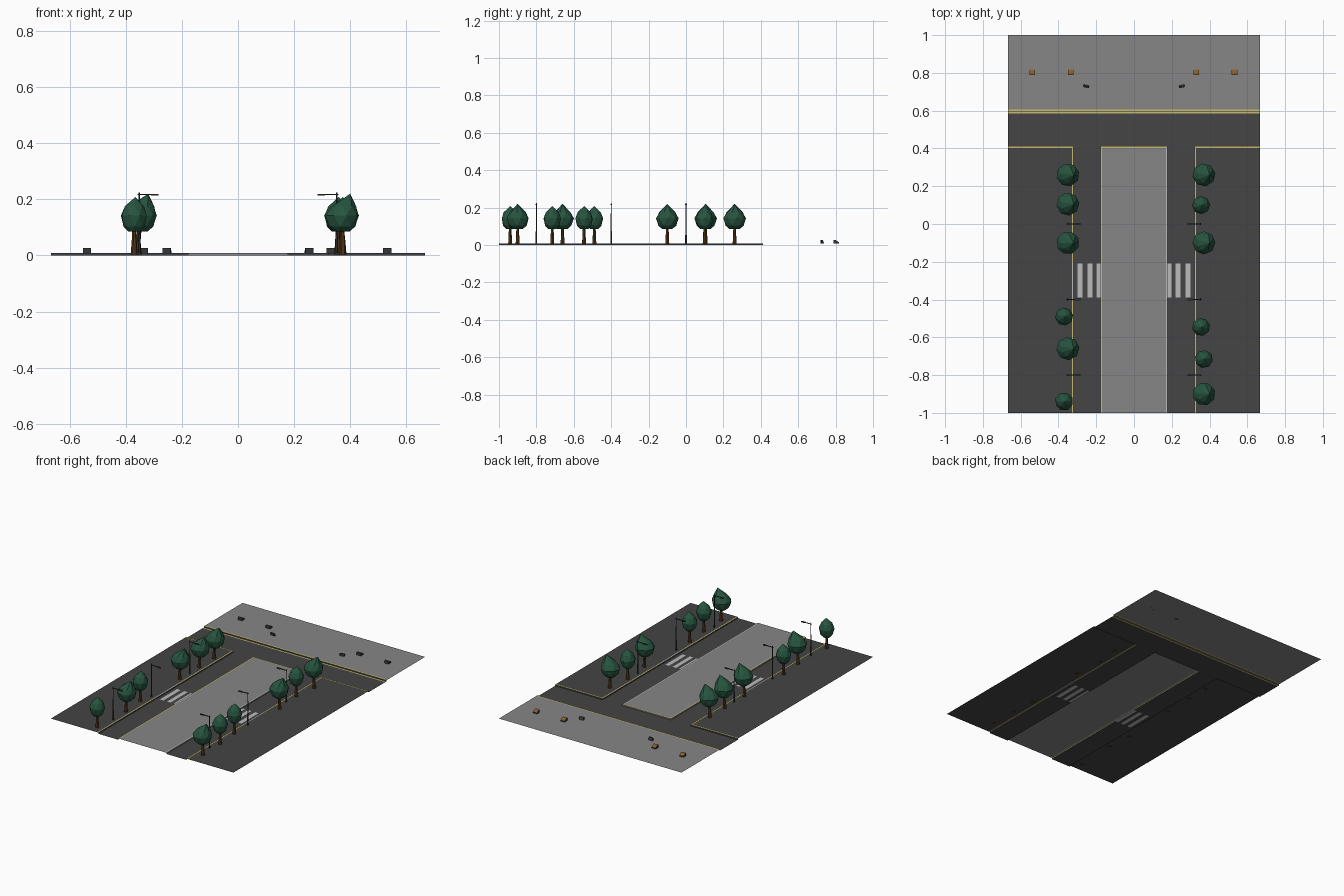
import bpy, bmesh, math, random
from mathutils import Vector

if "Cube" in bpy.data.objects:
    bpy.data.objects.remove(bpy.data.objects["Cube"])

random.seed(4)


def mat(name, r, g, b):
    m = bpy.data.materials.new(name)
    m.diffuse_color = (r, g, b, 1)
    m.use_nodes = True
    m.node_tree.nodes["Principled BSDF"].inputs["Base Color"].default_value = m.diffuse_color
    return m


ASPHALT = mat("dark asphalt", 0.058, 0.058, 0.058)
PAVING = mat("light paving", 0.24, 0.24, 0.24)
YELLOW = mat("kerb yellow", 0.58, 0.50, 0.16)
WHITE = mat("road white", 0.50, 0.50, 0.50)
LEAF = mat("leaf green", 0.020, 0.090, 0.050)
BARK = mat("bark brown", 0.080, 0.034, 0.010)
METAL = mat("lamp metal", 0.035, 0.037, 0.040)
WOOD = mat("seat wood", 0.24, 0.11, 0.028)
KERB = 0.008          # kerb height
W, LANE_OUT, LANE_IN, END, PLAZA = 0.667, 0.32, 0.178, 0.412, 0.596


def obj_from_bm(name, bm, mats):
    me = bpy.data.meshes.new(name)
    bm.to_mesh(me)
    bm.free()
    for m in mats:
        me.materials.append(m)
    ob = bpy.data.objects.new(name, me)
    bpy.context.collection.objects.link(ob)
    return ob


def sheet(name, m, z, rects, kerbs=()):
    """Flat rectangles (x0, x1, y0, y1) at z, and kerb walls (x0, y0, x1, y1) down to 0."""
    bm = bmesh.new()
    for x0, x1, y0, y1 in rects:
        bm.faces.new([bm.verts.new((x, y, z)) for x, y in ((x0, y0), (x1, y0), (x1, y1), (x0, y1))])
    for x0, y0, x1, y1 in kerbs:
        bm.faces.new([bm.verts.new(p) for p in ((x0, y0, 0), (x1, y1, 0), (x1, y1, z), (x0, y0, z))])
    return obj_from_bm(name, bm, [m])


def span(s, a, b):
    return (min(s * a, s * b), max(s * a, s * b))


def loft(bm, rings, sides, tip=None, index=0):
    """Stack rings of (centre, radius, twist) into a faceted solid."""
    loops = []
    for c, r, tw in rings:
        loops.append([bm.verts.new(Vector(c) + Vector((r * math.cos(tw + k * math.tau / sides),
                      r * math.sin(tw + k * math.tau / sides), 0))) for k in range(sides)])
    faces = [bm.faces.new(loops[0][::-1])]
    for a, b in zip(loops, loops[1:]):
        for k in range(sides):
            n = (k + 1) % sides
            faces += [bm.faces.new((a[k], a[n], b[k])), bm.faces.new((a[n], b[n], b[k]))]
    if tip:
        t = bm.verts.new(tip)
        faces += [bm.faces.new((loops[-1][k], loops[-1][(k + 1) % sides], t)) for k in range(sides)]
    else:
        faces.append(bm.faces.new(loops[-1]))
    for f in faces:
        f.material_index = index


# Roads: two lanes joined by a cross street, with crossing stripes cut in
E = 0.009             # width of painted kerb edge
C0, C1 = -0.39, -0.21
road, stripes = [(-W, W, END, PLAZA - 0.012)], []
for s in (-1, 1):
    road += [span(s, LANE_IN, LANE_OUT) + (-1, C0), span(s, LANE_IN, LANE_OUT) + (C1, END)]
    cuts = [0.178, 0.198, 0.220, 0.246, 0.272, 0.298, 0.32]
    for k in range(6):
        (stripes if k in (0, 2, 4) else road).append(span(s, cuts[k], cuts[k + 1]) + (C0, C1))
sheet("road", ASPHALT, 0, road)
sheet("crossing_stripes", WHITE, 0, stripes)
sheet("road_edge_line", YELLOW, 0, [(-W, W, PLAZA - 0.012, PLAZA)])

# Sidewalks with painted edges
walk, kerbs, paint, dropped = [], [], [], []
for s in (-1, 1):
    walk.append(span(s, LANE_OUT + E, W) + (-1, END - E))
    kerbs += [(s * LANE_OUT, -1, s * LANE_OUT, END), (s * LANE_OUT, END, s * W, END)]
    for y0, y1 in ((-1, -0.4), (-0.2, END)):
        paint.append(span(s, LANE_OUT, LANE_OUT + E) + (y0, y1))
    dropped.append(span(s, LANE_OUT, LANE_OUT + E) + (-0.4, -0.2))
    paint.append(span(s, LANE_OUT + E, W) + (END - E, END))
sheet("sidewalk", ASPHALT, KERB, walk, kerbs)

# Median and back plaza
I = LANE_IN
sheet("median", PAVING, KERB, [(-I + E, I - E, -1, END - E)],
      [(-I, -1, -I, END), (I, -1, I, END), (-I, END, I, END)])
paint += [(-I, -I + E, -1, C0), (-I, -I + E, C1, END), (-I + E, I - E, END - E, END),
          (-W, W, PLAZA, PLAZA + 0.011)]
sheet("plaza", PAVING, KERB, [(-W, W, PLAZA + 0.011, 1)])
sheet("plaza_kerb", ASPHALT, KERB, [], [(-W, PLAZA, W, PLAZA)])
sheet("kerb_paint", YELLOW, KERB, paint)
sheet("kerb_white", WHITE, KERB, dropped + [(I - E, I, -1, END), (-I, -I + E, C0, C1)])


# Trees: tapered trunk and faceted crown
def tree(x, y, big):
    bm = bmesh.new()
    tx = x + (0.0 if not big else -0.006 if x < 0 else 0.004)
    loft(bm, [((tx, y, 0.004), 0.0125, 0), ((tx, y, 0.05), 0.009, 0.2), ((x, y, 0.10), 0.007, 0.2)], 6)
    r = 0.061 if big else 0.048
    lean = 0.03 if big else 0.004
    t = random.random()
    rings = [((x, y, 0.085), r * 0.45, t), ((x, y, 0.103), r * 0.80, t + 0.4),
             ((x, y, 0.142), r, t + 0.8), ((x + lean * 0.25, y, 0.175), r * 0.72, t + 1.2)]
    loft(bm, rings, 8, (x + lean, y, 0.220 if big else 0.208), 1)
    obj_from_bm("tree", bm, [BARK, LEAF])


for x, y, big in ((-0.35, 0.26, 1), (-0.35, 0.105, 1), (-0.35, -0.10, 1), (-0.37, -0.49, 0),
                  (-0.35, -0.66, 1), (-0.37, -0.94, 0), (0.37, 0.26, 1), (0.355, 0.10, 0),
                  (0.37, -0.10, 1), (0.355, -0.545, 0), (0.37, -0.715, 0), (0.37, -0.90, 1)):
    tree(x, y, big)


# Street lamps: pole, arm and head
def add_box(bm, c, size):
    v = bmesh.ops.create_cube(bm, size=1)["verts"]
    bmesh.ops.scale(bm, vec=size, verts=v)
    bmesh.ops.translate(bm, vec=c, verts=v)


for s in (-1, 1):
    for y in (-0.8, -0.4, 0):
        bm = bmesh.new()
        x = s * 0.352
        loft(bm, [((x, y, KERB), 0.005, 0), ((x, y, 0.07), 0.0045, 0), ((x, y, 0.075), 0.003, 0),
                  ((x, y, 0.225), 0.0025, 0)], 6)
        add_box(bm, (s * 0.325, y, 0.217), (0.065, 0.004, 0.004))
        add_box(bm, (s * 0.297, y, 0.216), (0.026, 0.009, 0.006))
        obj_from_bm("street_lamp", bm, [METAL])


# Plaza seats: wedges with a wooden top sloping to the back
def wedge(name, x, y, w, profile, turn, top):
    bm = bmesh.new()
    f = bm.faces.new([bm.verts.new((-w / 2, py, pz)) for py, pz in profile])
    new = bmesh.ops.extrude_face_region(bm, geom=[f])["geom"]
    bmesh.ops.translate(bm, vec=(w, 0, 0), verts=[v for v in new if isinstance(v, bmesh.types.BMVert)])
    bmesh.ops.recalc_face_normals(bm, faces=bm.faces)
    bm.normal_update()
    for face in bm.faces:
        face.material_index = 1 if face.normal.z > 0.3 else 0
    ob = obj_from_bm(name, bm, [METAL, top])
    ob.location = (x, y, KERB)
    ob.rotation_euler.z = turn


for x in (-0.538, -0.335, 0.33, 0.532):
    wedge("plaza_seat", x, 0.803, 0.03, [(-0.014, 0), (0.014, 0), (0.014, 0.007), (-0.004, 0.019), (-0.014, 0.019)], 0, WOOD)
for s in (-1, 1):
    wedge("leaning_panel", s * 0.253, 0.73, 0.03, [(-0.008, 0.001), (0.006, 0.001), (-0.002, 0.018), (-0.008, 0.018)], s * 0.2, METAL)
